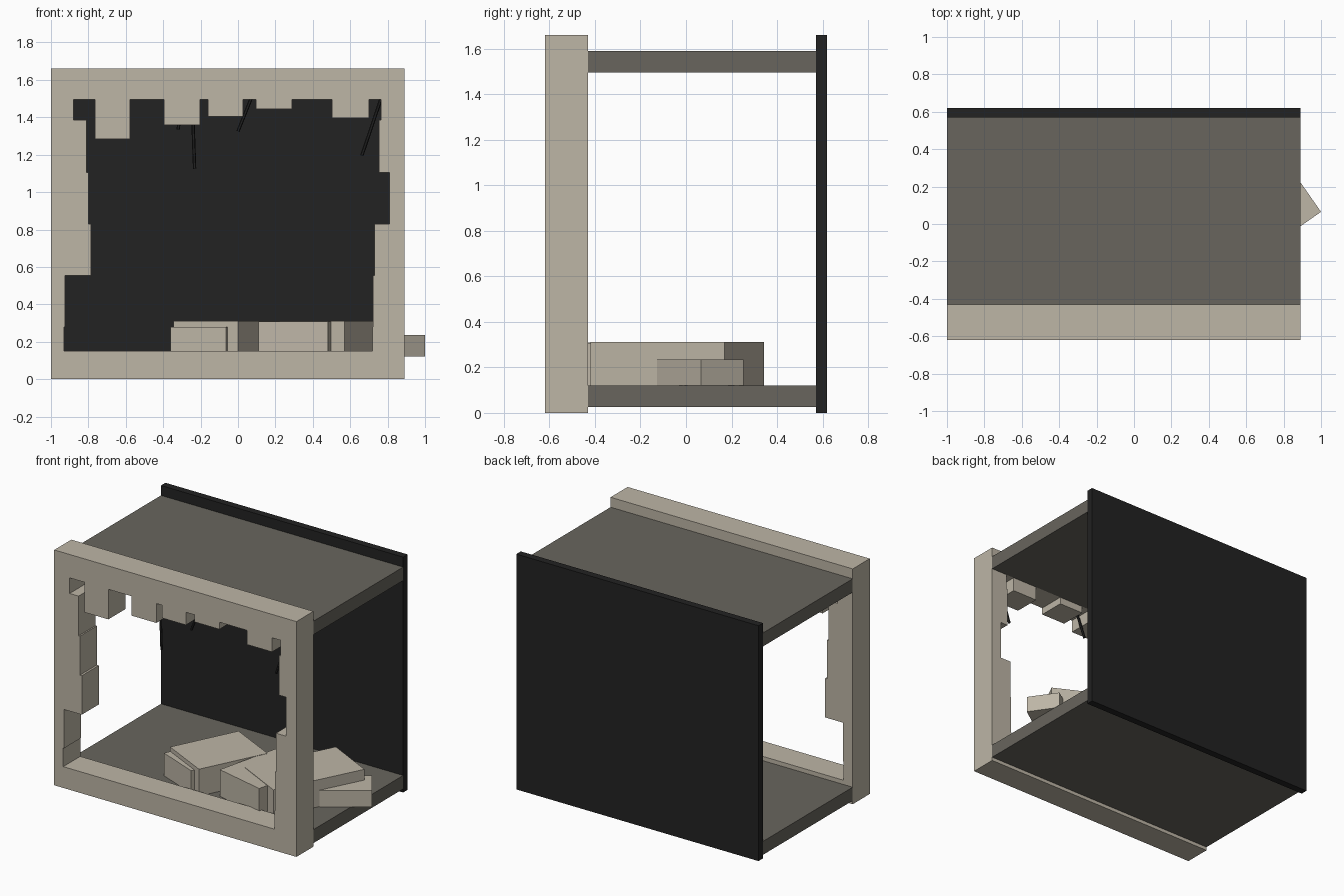
import bpy, bmesh, math
from mathutils import Vector

if "Cube" in bpy.data.objects:
    bpy.data.objects.remove(bpy.data.objects["Cube"])


def material(name, rgb):
    m = bpy.data.materials.new(name)
    m.diffuse_color = (*rgb, 1)
    m.use_nodes = True
    m.node_tree.nodes["Principled BSDF"].inputs["Base Color"].default_value = m.diffuse_color
    return m


STONE = material("pale_stone", (0.51, 0.465, 0.38))
SLAB = material("grey_concrete", (0.138, 0.130, 0.110))
BLACK = material("near_black", (0.016, 0.016, 0.016))


def add_object(name, mesh, mat):
    mesh.materials.clear()
    mesh.materials.append(mat)
    ob = bpy.data.objects.new(name, mesh)
    bpy.context.collection.objects.link(ob)
    return ob


def prism(name, base, z0, z1, mat):
    """Extrude a flat outline (x, y) from z0 up to z1."""
    bm = bmesh.new()
    face = bm.faces.new([bm.verts.new((x, y, z0)) for x, y in base])
    top = bmesh.ops.extrude_face_region(bm, geom=[face])["geom"]
    for v in top:
        if isinstance(v, bmesh.types.BMVert):
            v.co.z = z1
    bmesh.ops.recalc_face_normals(bm, faces=bm.faces)
    mesh = bpy.data.meshes.new(name)
    bm.to_mesh(mesh)
    bm.free()
    return add_object(name, mesh, mat)


def box(name, x0, x1, y0, y1, z0, z1, mat):
    return prism(name, [(x0, y0), (x1, y0), (x1, y1), (x0, y1)], z0, z1, mat)


def brick(name, a, b, depth, top):
    """Rubble brick: front edge a-b, running back by depth, lying on the floor."""
    a, b = Vector(a), Vector(b)
    d = (b - a).normalized()
    back = Vector((-d.y, d.x)) * depth
    return prism(name, [a, b, b + back, a + back], 0.12, top, STONE)


def rod(name, a, b, y, r=0.009):
    """Thin bent bar hanging between two (x, z) points."""
    a, b = Vector((a[0], y, a[1])), Vector((b[0], y, b[1]))
    bm = bmesh.new()
    bmesh.ops.create_cone(bm, cap_ends=True, segments=6, radius1=r, radius2=r,
                          depth=(b - a).length)
    mesh = bpy.data.meshes.new(name)
    bm.to_mesh(mesh)
    bm.free()
    ob = add_object(name, mesh, BLACK)
    ob.location = (a + b) / 2
    ob.rotation_euler = (b - a).to_track_quat('Z', 'Y').to_euler()
    return ob


X0, X1, H = -1.0, 0.89, 1.66

# Back panel, floor and ceiling
box("back_panel", X0, X1, 0.57, 0.62, 0, H, BLACK)
box("floor_slab", X0, X1, -0.43, 0.57, 0.025, 0.12, SLAB)
box("ceiling_slab", X0, X1, -0.43, 0.57, 1.495, 1.59, SLAB)

# Broken wall frame: ragged courses at the sides, hanging teeth along the top
course_z = [0.15, 0.28, 0.555, 0.83, 1.105, 1.385, 1.495]
left_x = [-0.93, -0.925, -0.785, -0.80, -0.81, -0.88]
right_x = [0.72, 0.722, 0.73, 0.81, 0.755, 0.765]
teeth = [(-0.765, -0.578, 1.283), (-0.396, -0.203, 1.358), (-0.16, 0.027, 1.405),
         (0.096, 0.289, 1.445), (0.503, 0.70, 1.395)]
hole = []
for i, x in enumerate(left_x):
    hole += [(x, course_z[i]), (x, course_z[i + 1])]
for a, b, z in teeth:
    hole += [(a, 1.495), (a, z), (b, z), (b, 1.495)]
for i in reversed(range(6)):
    hole += [(right_x[i], course_z[i + 1]), (right_x[i], course_z[i])]

curve = bpy.data.curves.new("wall_outline", 'CURVE')
curve.dimensions = '2D'
curve.fill_mode = 'BOTH'
curve.extrude = 0.095
for pts in ([(X0, 0), (X1, 0), (X1, H), (X0, H)], hole):
    sp = curve.splines.new('POLY')
    sp.points.add(len(pts) - 1)
    for p, (x, z) in zip(sp.points, pts):
        p.co = (x, z, 0, 1)
    sp.use_cyclic_u = True
temp = bpy.data.objects.new("wall_outline", curve)
bpy.context.collection.objects.link(temp)
bpy.context.view_layer.update()
wall_mesh = bpy.data.meshes.new_from_object(
    temp.evaluated_get(bpy.context.evaluated_depsgraph_get()))
bpy.data.objects.remove(temp)
wall = add_object("broken_wall_frame", wall_mesh, STONE)
for p in wall_mesh.polygons:
    p.use_smooth = False
    p.material_index = 0
wall.rotation_euler = (math.pi / 2, 0, 0)
wall.location = (0, -0.525, 0)

# Fallen rubble on the floor
brick("rubble_left_low", (-0.36, -0.31), (-0.065, -0.43), 0.42, 0.28)
brick("rubble_left", (-0.345, -0.265), (0.0, -0.435), 0.50, 0.31)
brick("rubble_middle", (0.11, -0.36), (0.48, -0.45), 0.50, 0.308)
brick("rubble_right", (0.225, -0.245), (0.57, -0.42), 0.66, 0.311)
brick("rubble_outer", (0.725, -0.127), (1.0, 0.065), 0.229, 0.235)

# Exposed reinforcing bars
rod("bar_left", (-0.245, 1.50), (-0.232, 1.125), -0.52)
rod("bar_left_short", (-0.30, 1.50), (-0.32, 1.335), -0.52)
rod("bar_middle", (0.07, 1.50), (0.0, 1.325), -0.52)
rod("bar_right", (0.765, 1.50), (0.662, 1.195), -0.52)
